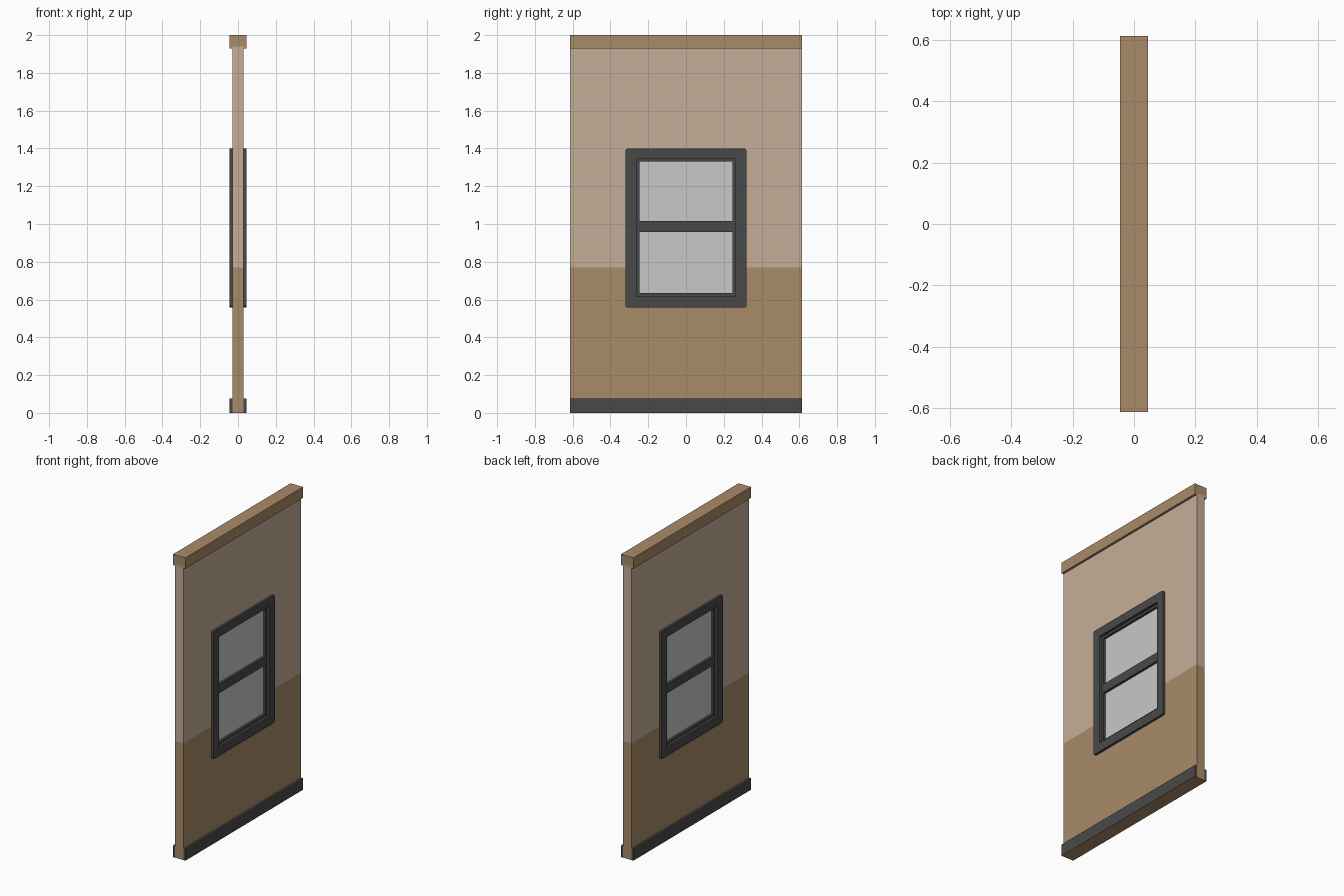
import bpy, bmesh

if "Cube" in bpy.data.objects:
    bpy.data.objects.remove(bpy.data.objects["Cube"])


def material(name, srgb):
    m = bpy.data.materials.new(name)
    lin = [((c / 255 + 0.055) / 1.055) ** 2.4 for c in srgb]
    m.diffuse_color = (*lin, 1)
    m.use_nodes = True
    m.node_tree.nodes["Principled BSDF"].inputs["Base Color"].default_value = m.diffuse_color
    return m


TAN = material("tan wood", (169, 139, 104))
PLASTER = material("pale plaster", (198, 174, 151))
GREY = material("dark grey trim", (73, 73, 73))
GLASS = material("light grey glass", (200, 200, 200))


def finish(name, bm, mats):
    bmesh.ops.recalc_face_normals(bm, faces=bm.faces)
    me = bpy.data.meshes.new(name)
    bm.to_mesh(me)
    bm.free()
    for m in mats:
        me.materials.append(m)
    ob = bpy.data.objects.new(name, me)
    bpy.context.collection.objects.link(ob)
    return ob


def box(name, x, y, z, mats):
    """Box from (min, max) ranges."""
    bm = bmesh.new()
    bmesh.ops.create_cube(bm, size=1)
    for v in bm.verts:
        v.co = [r[0] if c < 0 else r[1] for c, r in zip(v.co, (x, y, z))]
    return finish(name, bm, mats)


def ring(hx, outer, inner):
    """Rectangular frame in the YZ plane; rectangles are (half_y, z0, z1)."""
    bm = bmesh.new()

    def loop(x, rect):
        h, z0, z1 = rect
        return [bm.verts.new((x, y, z)) for y, z in ((-h, z0), (h, z0), (h, z1), (-h, z1))]

    loops = [loop(-hx, outer), loop(hx, outer), loop(hx, inner), loop(-hx, inner)]
    for a, b in zip(loops, loops[1:] + loops[:1]):
        for i in range(4):
            j = (i + 1) % 4
            bm.faces.new((a[i], a[j], b[j], b[i]))
    return bm


# Wall with window opening, two-tone by height
SPLIT = 0.77
bm = ring(0.03, (0.613, 0, 1.94), (0.29, 0.59, 1.37))
bmesh.ops.bisect_plane(bm, geom=bm.verts[:] + bm.edges[:] + bm.faces[:],
                       plane_co=(0, 0, SPLIT), plane_no=(0, 0, 1))
for f in bm.faces:
    f.material_index = int(f.calc_center_median().z > SPLIT)
finish("wall", bm, [TAN, PLASTER])

# Top rail
box("top_rail", (-0.045, 0.045), (-0.613, 0.613), (1.928, 2.0), [TAN])

# Skirting boards on both faces, with tan undersides
for side, x in (("left", (-0.045, -0.03)), ("right", (0.03, 0.045))):
    ob = box("skirting_" + side, x, (-0.613, 0.613), (0, 0.077), [GREY, TAN])
    for p in ob.data.polygons:
        p.material_index = int(p.normal.z < -0.5)

# Window casing with slightly clipped outer corners
bm = ring(0.045, (0.32, 0.557, 1.40), (0.263, 0.617, 1.345))
corners = [e for e in bm.edges
           if abs(e.verts[0].co.x - e.verts[1].co.x) > 0.05
           and abs(e.verts[0].co.y) > 0.3]
bmesh.ops.bevel(bm, geom=corners, offset=0.008, segments=1, affect='EDGES')
finish("window_casing", bm, [GREY])

# Recessed sash, middle rail and glass
finish("window_sash", ring(0.028, (0.268, 0.612, 1.35), (0.247, 0.635, 1.33)), [GREY])
box("middle_rail", (-0.028, 0.028), (-0.25, 0.25), (0.958, 1.016), [GREY])
for name, z in (("lower_glass", (0.63, 0.963)), ("upper_glass", (1.011, 1.335))):
    box(name, (-0.012, 0.012), (-0.25, 0.25), z, [GLASS])
